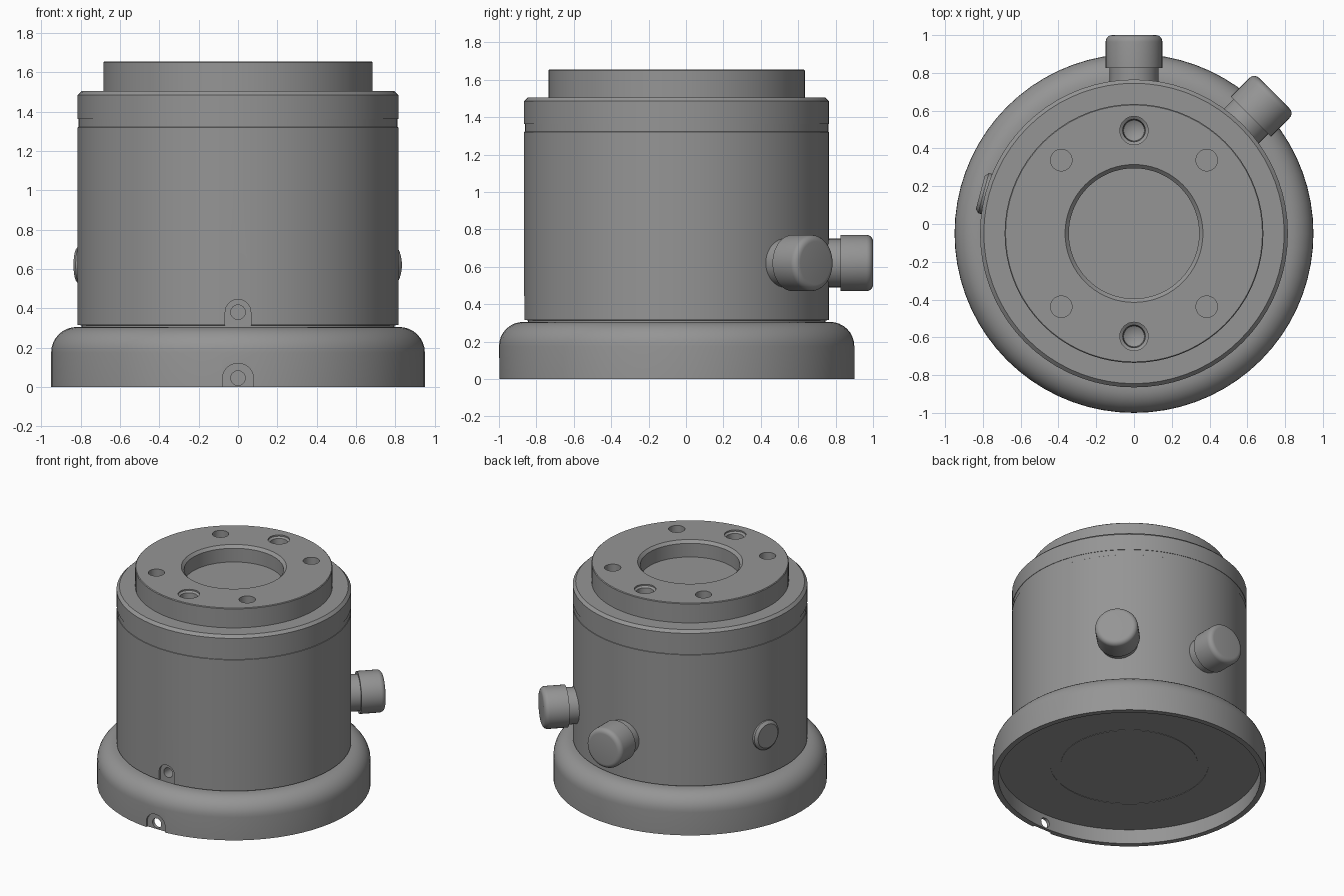
import bpy, bmesh, math
from mathutils import Matrix, Vector

if "Cube" in bpy.data.objects:
    bpy.data.objects.remove(bpy.data.objects["Cube"], do_unlink=True)

AXIS = Vector((0, -0.05, 0))      # centre line of the housing
KNOB_Z = 0.62

grey = bpy.data.materials.new("machined grey")
grey.use_nodes = True
grey.diffuse_color = (0.3, 0.3, 0.3, 1)
grey.node_tree.nodes["Principled BSDF"].inputs["Base Color"].default_value = grey.diffuse_color


def finish(name, bm, matrix):
    bmesh.ops.recalc_face_normals(bm, faces=bm.faces)
    mesh = bpy.data.meshes.new(name)
    bm.to_mesh(mesh)
    bm.free()
    mesh.transform(matrix)
    mesh.materials.append(grey)
    obj = bpy.data.objects.new(name, mesh)
    bpy.context.collection.objects.link(obj)
    return obj


def lathe(name, profile, matrix=None, steps=72):
    """Spin a (radius, height) profile that starts and ends on the axis."""
    bm = bmesh.new()
    verts = [bm.verts.new((r, 0, z)) for r, z in profile]
    edges = [bm.edges.new(pair) for pair in zip(verts, verts[1:])]
    bmesh.ops.spin(bm, geom=verts + edges, cent=(0, 0, 0), axis=(0, 0, 1),
                   angle=math.tau, steps=steps, use_merge=False)
    bmesh.ops.remove_doubles(bm, verts=bm.verts, dist=1e-5)
    return finish(name, bm, matrix or Matrix.Translation(AXIS))


def arc(r, z, radius, start, end, count=8):
    angles = [math.radians(start + (end - start) * i / count) for i in range(count + 1)]
    return [(r + radius * math.cos(a), z + radius * math.sin(a)) for a in angles]


def radial(azimuth, z):
    """Turn a part's own axis outward from the housing."""
    return (Matrix.Translation(AXIS + Vector((0, 0, z)))
            @ Matrix.Rotation(math.radians(azimuth), 4, 'Z')
            @ Matrix.Rotation(math.pi / 2, 4, 'Y'))


def arch_cutter(z, radius, drop, near, far):
    """Round-topped pocket cutter on the front face."""
    bm = bmesh.new()
    outline = [(radius, z - drop)] + [(x, z + h) for x, h in arc(0, 0, radius, 0, 180, 16)]
    outline.append((-radius, z - drop))
    face = bm.faces.new([bm.verts.new((x, -near, h)) for x, h in outline])
    out = bmesh.ops.extrude_face_region(bm, geom=[face])
    bmesh.ops.translate(bm, vec=(0, near - far, 0),
                        verts=[v for v in out["geom"] if isinstance(v, bmesh.types.BMVert)])
    return finish("pocket_cutter", bm, Matrix.Translation(AXIS))


def cut(obj, cutters):
    for cutter in cutters:
        cutter.hide_render = True
        mod = obj.modifiers.new("cut", 'BOOLEAN')
        mod.object, mod.operation, mod.solver = cutter, 'DIFFERENCE', 'EXACT'
    deps = bpy.context.evaluated_depsgraph_get()
    mesh = bpy.data.meshes.new_from_object(obj.evaluated_get(deps))
    obj.modifiers.clear()
    obj.data = mesh
    for cutter in cutters:
        bpy.data.objects.remove(cutter, do_unlink=True)


def front_hole(z, near, far):
    return lathe("hole_cutter", [(0, near), (0.037, near), (0.037, far), (0, far)],
                 radial(-90, z), 24)


# Base flange: rounded shoulder, hollow underside with a faint ring
flange = lathe("base_flange",
               [(0, 0.11), (0.475, 0.11), (0.475, 0.113), (0.55, 0.113), (0.55, 0.11),
                (0.91, 0.11), (0.91, 0), (0.95, 0)]
               + arc(0.82, 0.175, 0.13, 0, 90) + [(0, 0.305)])
cut(flange, [arch_cutter(0.04, 0.08, 0.1, 0.932, 1.1), front_hole(0.045, 0.85, 1.1)])

# Main body barrel
body = lathe("main_body", [(0, 0.28), (0.795, 0.28), (0.795, 0.313), (0.815, 0.315),
                           (0.815, 1.32), (0.812, 1.322), (0.812, 1.37), (0, 1.37)])
cut(body, [arch_cutter(0.38, 0.065, 0.09, 0.795, 1), front_hole(0.38, 0.7, 1)])

# Chamfered collar
collar = lathe("upper_collar", [(0, 1.363), (0.815, 1.363), (0.815, 1.485),
                                (0.795, 1.505), (0, 1.505)])

# Top boss with central bore and fastener holes
boss = lathe("top_boss", [(0, 1.49), (0.685, 1.49), (0.685, 1.65), (0.68, 1.655),
                          (0.365, 1.655), (0.345, 1.635), (0.345, 1.53), (0, 1.53)])
holes = []
for sx in (-1, 1):
    for sy in (-1, 1):
        place = Matrix.Translation(AXIS + Vector((sx * 0.385, sy * 0.388, 0)))
        holes.append(lathe("bolt_cutter", [(0, 1.55), (0.057, 1.55), (0.057, 1.7), (0, 1.7)],
                           place, 32))
for sy in (-1, 1):
    place = Matrix.Translation(AXIS + Vector((0, sy * 0.545, 0)))
    holes.append(lathe("countersink_cutter",
                       [(0, 1.54), (0.055, 1.57), (0.06, 1.635), (0.075, 1.645),
                        (0.075, 1.7), (0, 1.7)], place, 32))
cut(boss, holes)

# Two round knobs on stems
knobs = []
for name, azimuth in (("back_knob", 90), ("side_knob", 45)):
    profile = ([(0, 0.7), (0.13, 0.7), (0.13, 0.875), (0.15, 0.875)]
               + arc(0.115, 1.015, 0.035, 0, 90, 5) + [(0, 1.05)])
    knobs.append(lathe(name, profile, radial(azimuth, KNOB_Z), 40))

# Low blanking plug
plug = lathe("blanking_plug", [(0, 0.75), (0.11, 0.75), (0.11, 0.825),
                               (0.09, 0.842), (0, 0.842)], radial(165, KNOB_Z), 40)

# Smooth shading with crisp edges
bpy.ops.object.select_all(action='DESELECT')
for part in [flange, body, collar, boss, plug] + knobs:
    part.select_set(True)
    bpy.context.view_layer.objects.active = part
bpy.ops.object.shade_smooth_by_angle(angle=math.radians(25))
